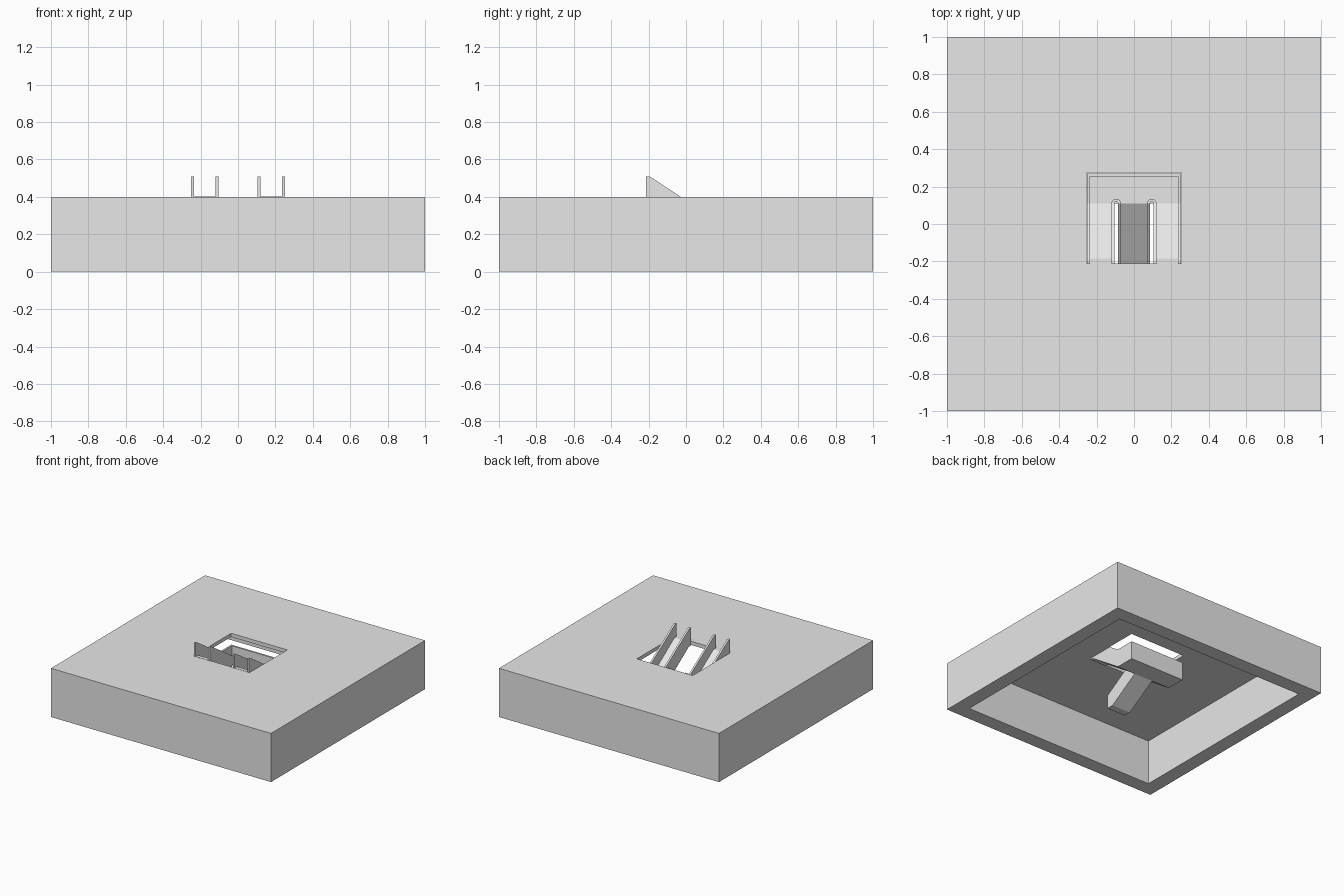
import bpy, bmesh, math
from mathutils import Vector

if "Cube" in bpy.data.objects:
    bpy.data.objects.remove(bpy.data.objects["Cube"], do_unlink=True)

grey = bpy.data.materials.new("plain grey")
grey.use_nodes = True
COLOUR = (0.8, 0.8, 0.8, 1)
grey.diffuse_color = COLOUR
grey.node_tree.nodes["Principled BSDF"].inputs["Base Color"].default_value = COLOUR


def prism(name, points, offset):
    """Extrude a flat outline of 3D points along an offset."""
    bm = bmesh.new()
    face = bm.faces.new([bm.verts.new(p) for p in points])
    out = bmesh.ops.extrude_face_region(bm, geom=[face])
    moved = [v for v in out["geom"] if isinstance(v, bmesh.types.BMVert)]
    bmesh.ops.translate(bm, verts=moved, vec=Vector(offset))
    bmesh.ops.recalc_face_normals(bm, faces=bm.faces)
    mesh = bpy.data.meshes.new(name)
    bm.to_mesh(mesh)
    bm.free()
    mesh.materials.append(grey)
    ob = bpy.data.objects.new(name, mesh)
    bpy.context.collection.objects.link(ob)
    return ob


def side_prism(name, profile, x0, x1):
    """Extrude a (y, z) profile across x."""
    return prism(name, [(x0, y, z) for y, z in profile], (x1 - x0, 0, 0))


def box(name, x0, x1, y0, y1, z0, z1):
    return side_prism(name, [(y0, z0), (y1, z0), (y1, z1), (y0, z1)], x0, x1)


def cut(target, cutter):
    cutter.hide_render = True
    mod = target.modifiers.new("opening", 'BOOLEAN')
    mod.operation = 'DIFFERENCE'
    mod.solver = 'EXACT'
    mod.object = cutter
    bpy.context.view_layer.objects.active = target
    bpy.ops.object.modifier_apply(modifier=mod.name)
    bpy.data.objects.remove(cutter, do_unlink=True)


# Room shell, open below, with a stairwell opening in its roof
TOP = 0.4
room = box("room_shell", -1, 1, -1, 1, 0, TOP)
INNER = 0.88
cut(room, box("room_cutter", -INNER, INNER, -INNER, INNER, -0.1, 0.37))
cut(room, box("stairwell_cutter", -0.255, 0.255, -0.21, 0.275, 0.3, 0.5))

# Shared stair levels
FRONT, TURN, BACK = -0.215, 0.11, 0.27
MID, UNDER, RAIL = 0.2, 0.16, 0.11
HALF, THICK = 0.25, 0.015

# Landing and its back parapet
box("landing", -HALF, HALF, TURN, BACK, UNDER, MID)
box("landing_back_parapet", -HALF, HALF, BACK - THICK, BACK, UNDER, MID + RAIL)

# Central ramp down to the ground
centre_top = [(TURN, MID), (-0.21, 0)]
side_prism("central_ramp", centre_top + [(-0.15, 0), (TURN, UNDER)], -0.085, 0.085)

upper_top = [(FRONT, TOP + 0.002), (-0.185, TOP + 0.002), (TURN, MID)]
upper_under = [(TURN, UNDER), (-0.185, 0.362), (FRONT + 0.005, 0.362)]
rail_top = [(FRONT, TOP), (FRONT, TOP + RAIL), (-0.195, TOP + RAIL), (TURN, MID + RAIL)]
centre_rail = [(TURN, MID + RAIL), (-0.21, RAIL), (-0.21, 0), (-0.15, 0), (TURN, UNDER)]

for side, s in (("left", 1), ("right", -1)):
    # Upper ramp with its two parapets
    side_prism(side + "_upper_ramp", upper_top + upper_under, s * 0.105, s * HALF)
    side_prism(side + "_outer_parapet",
               rail_top + [(BACK, MID + RAIL), (BACK, UNDER)] + upper_under,
               s * (HALF - THICK), s * HALF)
    side_prism(side + "_inner_parapet", rail_top + upper_under, s * 0.105, s * 0.12)
    # Parapet along the central ramp
    side_prism(side + "_central_parapet", centre_rail, s * 0.07, s * 0.085)
    # Rounded turn joining the two inner parapets
    angles = [math.pi * i / 10 for i in range(11)]
    ring = [(r * math.cos(a), r * math.sin(a))
            for r, order in ((0.025, angles), (0.01, angles[::-1])) for a in order]
    prism(side + "_parapet_turn",
          [(s * 0.095 + u, TURN + v, UNDER) for u, v in ring],
          (0, 0, MID + RAIL - UNDER))
